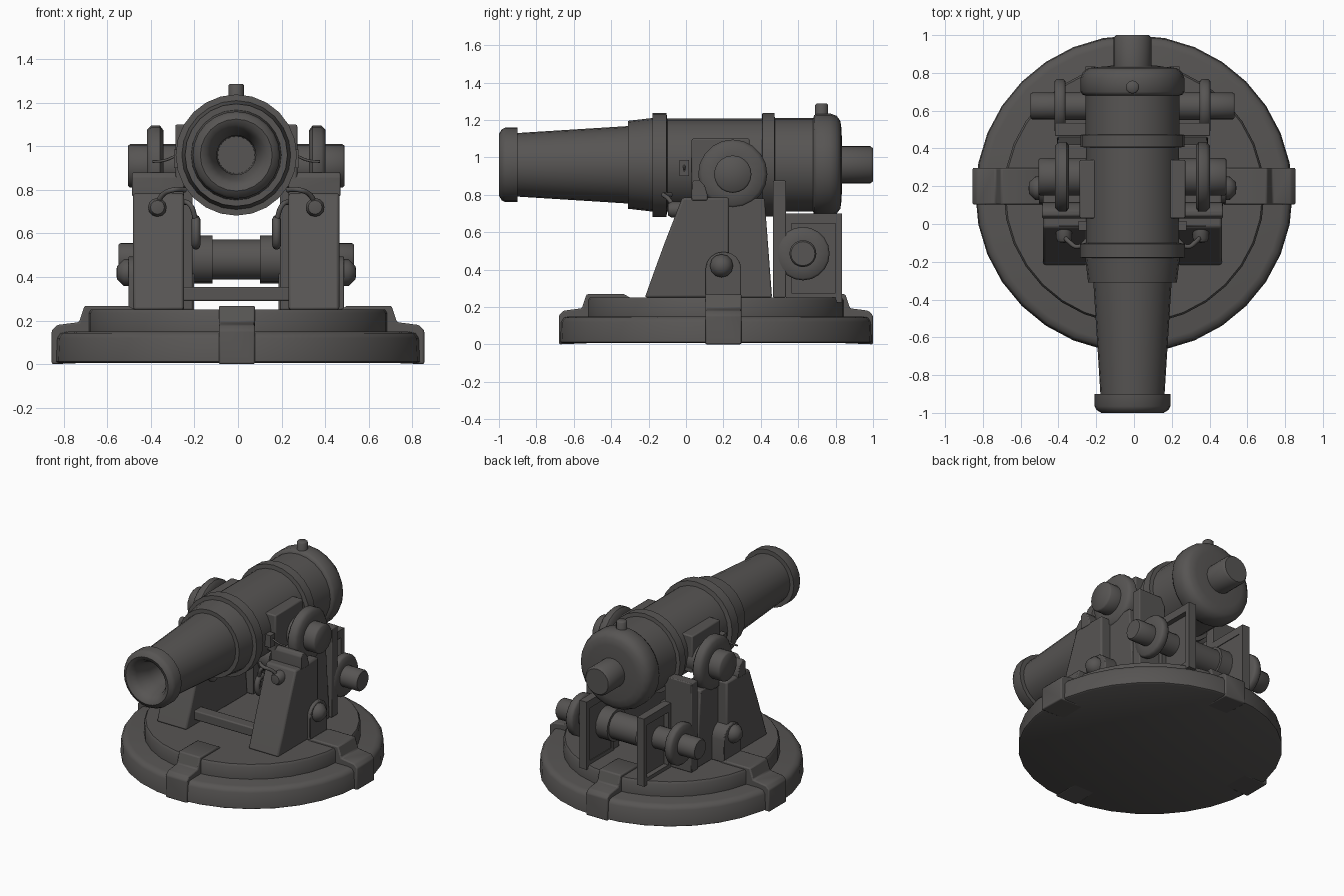
import bpy, bmesh, math
from mathutils import Matrix, Vector

if "Cube" in bpy.data.objects:
    bpy.data.objects.remove(bpy.data.objects["Cube"])

iron = bpy.data.materials.new("dark_iron")
iron.diffuse_color = (0.095, 0.09, 0.087, 1)
iron.use_nodes = True
iron.node_tree.nodes["Principled BSDF"].inputs["Base Color"].default_value = iron.diffuse_color
CX = -0.008  # gun and carriage sit very slightly off the base centre


def finish(name, bm, bevel=0.0):
    bmesh.ops.recalc_face_normals(bm, faces=bm.faces)
    me = bpy.data.meshes.new(name)
    bm.to_mesh(me)
    bm.free()
    me.materials.append(iron)
    ob = bpy.data.objects.new(name, me)
    bpy.context.collection.objects.link(ob)
    if bevel:
        m = ob.modifiers.new("bevel", 'BEVEL')
        m.width = bevel
        m.segments = 2
    return ob


def lathe(name, prof, centre, axis='Z', seg=24, sign=1):
    """Revolve (radius, distance) points about an axis through centre."""
    bm = bmesh.new()
    vs = [bm.verts.new((r, 0, t * sign)) for r, t in prof]
    es = [bm.edges.new(p) for p in zip(vs, vs[1:])]
    bmesh.ops.spin(bm, geom=vs + es, cent=(0, 0, 0), axis=(0, 0, 1),
                   angle=2 * math.pi, steps=seg, use_duplicate=False)
    bmesh.ops.remove_doubles(bm, verts=bm.verts, dist=1e-4)
    rot = {'Z': Matrix(), 'Y': Matrix.Rotation(-math.pi / 2, 4, 'X'),
           'X': Matrix.Rotation(math.pi / 2, 4, 'Y')}[axis]
    bm.transform(Matrix.Translation(centre) @ rot)
    return finish(name, bm)


def slab(name, pts, x0, x1, bevel=0.0, mat=None):
    """Extrude a closed (y, z) outline from x0 to x1."""
    bm = bmesh.new()
    f = bm.faces.new([bm.verts.new((x0, y, z)) for y, z in pts])
    ext = bmesh.ops.extrude_face_region(bm, geom=[f])['geom']
    bmesh.ops.translate(bm, vec=(x1 - x0, 0, 0),
                        verts=[g for g in ext if isinstance(g, bmesh.types.BMVert)])
    # put the starting cap back if the extrusion consumed it
    bmesh.ops.holes_fill(bm, edges=[e for e in bm.edges if e.is_boundary])
    if mat:
        bm.transform(mat)
    return finish(name, bm, bevel)


def box(name, x0, x1, y0, y1, z0, z1, bevel=0.0):
    return slab(name, [(y0, z0), (y1, z0), (y1, z1), (y0, z1)], x0, x1, bevel)


def rod(name, pts, r, cyclic=False):
    """Round bar following a smooth path."""
    cu = bpy.data.curves.new(name, 'CURVE')
    cu.dimensions = '3D'
    cu.bevel_depth = r
    cu.bevel_resolution = 2
    cu.resolution_u = 6
    cu.use_fill_caps = True
    sp = cu.splines.new('BEZIER')
    sp.bezier_points.add(len(pts) - 1)
    for b, p in zip(sp.bezier_points, pts):
        b.co = p
        b.handle_left_type = b.handle_right_type = 'AUTO'
    sp.use_cyclic_u = cyclic
    cu.materials.append(iron)
    ob = bpy.data.objects.new(name, cu)
    bpy.context.collection.objects.link(ob)


# Round base: closed drum with a raised turntable
lathe("base_drum", [(0, 0.012), (0.83, 0.006), (0.84, 0.012), (0.835, 0.12), (0.82, 0.143),
                    (0.79, 0.15), (0, 0.15)], (0, 0.16, 0), seg=32)
lathe("turntable", [(0.69, 0.15), (0.69, 0.235), (0.68, 0.25), (0, 0.25)],
      (0, 0.16, 0), seg=32)

# Four stepped cleats clamped over the rim, their feet tapering into the underside
cleat = [(0.855, 0), (0.855, 0.155), (0.83, 0.18), (0.73, 0.193),
         (0.705, 0.268), (0.5, 0.268), (0.45, 0.24), (0.35, 0.02)]
for i, (nm, c, w, k) in enumerate([("back", (-0.005, 0.16), .083, .982), ("left", (0, .2), .097, 1),
                                   ("front", (-0.005, 0.16), .083, .982), ("right", (0, .2), .097, 1)]):
    m = Matrix.Translation((c[0], c[1], 0)) @ Matrix.Rotation(i * math.pi / 2, 4, 'Z')
    slab("cleat_" + nm, [(r * k, z) for r, z in cleat], -w, w, 0.008, m)

# Barrel with flared muzzle lip, bore, reinforcing bands, breech and knob
lathe("barrel", [
    (0, -0.62), (0.085, -0.62), (0.09, -0.85), (0.115, -0.95), (0.14, -0.99), (0.165, -1.0),
    (0.19, -0.985), (0.2, -0.965), (0.2, -0.9), (0.17, -0.9), (0.207, -0.31),
    (0.235, -0.31), (0.25, -0.18), (0.278, -0.178), (0.278, -0.105), (0.247, -0.1),
    (0.247, 0.405), (0.276, 0.408), (0.276, 0.472), (0.25, 0.475), (0.25, 0.68),
    (0.265, 0.685), (0.275, 0.7), (0.275, 0.77), (0.262, 0.805), (0.235, 0.825), (0.19, 0.832),
    (0.1, 0.834), (0.1, 0.985), (0.088, 1.0), (0, 1.0)], (CX, 0, 0.96), 'Y', 24)
lathe("vent_stub", [(0.035, 1.18), (0.035, 1.28), (0.028, 1.287), (0, 1.287)],
      (CX, 0.725, 0), seg=12)

# Trunnion block through the barrel
box("trunnion_block", CX - 0.28, CX + 0.28, 0.03, 0.34, 0.84, 1.1, 0.008)

# Cross members between the cheeks
box("front_crossbar", -0.26, 0.25, -0.13, -0.05, 0.29, 0.355, 0.008)
lathe("rear_axle", [(0, -.21), (.11, -.21), (.11, -.11), (.092, -.11), (.092, .11),
                    (.11, .11), (.11, .21), (0, .21)], (CX, 0.62, 0.48), 'X', 16)

for side, s in (("right", 1), ("left", -1)):
    def X(v):
        return CX + s * v

    # Trunnion pin with wide collar
    lathe("trunnion_" + side, [
        (0.1, 0.22), (0.1, 0.335), (0.165, 0.335), (0.185, 0.35), (0.185, 0.39), (0.165, 0.41),
        (0.1, 0.41), (0.1, 0.488), (0.092, 0.497), (0, 0.497)],
        (CX, 0.25, 0.91), 'X', 20, s)

    # Carriage cheek: thick sloped front, thinner rear, roller cap on top
    slab("cheek_" + side, [(-0.22, 0.25), (-0.17, 0.39), (-0.115, 0.54), (-0.02, 0.785),
                           (0.23, 0.785), (0.23, 0.25)], X(0.24), X(0.473), 0.012)
    slab("cheek_rear_" + side, [(0.2, 0.25), (0.46, 0.25), (0.42, 0.78), (0.2, 0.78)],
         X(0.24), X(0.4), 0.008)
    slab("cheek_cap_" + side, [(0.03, 0.77), (0.03, 0.86), (0.045, 0.88), (0.07, 0.88),
                               (0.1, 0.85), (0.115, 0.8), (0.115, 0.77)],
         X(0.24), X(0.478), 0.006)

    # Round-topped side plate with bolt
    arch = [(0.2 + 0.095 * math.cos(a), 0.405 + 0.09 * math.sin(a))
            for a in [i * math.pi / 8 for i in range(9)]]
    slab("side_plate_" + side, arch + [(0.105, 0.25), (0.295, 0.25)], X(0.3), X(0.495), 0.006)
    lathe("side_bolt_" + side, [(0.062, 0.48), (0.062, 0.515), (0.03, 0.548), (0, 0.55)],
          (CX, 0.19, 0.42), 'X', 12, s)

    # Rear upright and framed bracket with recessed web
    box("rear_upright_" + side, X(0.2), X(0.41), 0.465, 0.535, 0.25, 0.875 if s else 0, 0.006)
    for nm, y0, y1, z0, z1 in (("front", .535, .565, .25, .7), ("rear", .8, .835, .225, .7),
                               ("top", .565, .8, .645, .7), ("foot", .565, .8, .25, .275)):
        box("bracket_%s_%s" % (nm, side), X(0.195), X(0.25), y0, y1, z0, z1)
    box("bracket_web_" + side, X(0.2), X(0.215), 0.56, 0.805, 0.25, 0.65)

    # Rear wheel and its pin
    lathe("rear_wheel_" + side, [
        (0.075, 0.2), (0.075, 0.355), (0.132, 0.355), (0.143, 0.367), (0.143, 0.4),
        (0.132, 0.412), (0.072, 0.412), (0.072, 0.53), (0.064, 0.54), (0, 0.54)],
        (CX, 0.625, 0.485), 'X', 20, s)

    # Sighting eye on the barrel, with a pin through it
    box("eye_block_" + side, X(0.22), X(0.285), -0.035, 0.015, 0.9, 0.985)
    rod("eye_pin_" + side, [(X(0.27), -0.01, 0.96), (X(0.33), -0.01, 0.935),
                            (X(0.385), -0.01, 0.93)], 0.006)

    # Hooked handle on the cheek front
    lathe("handle_boss_" + side, [(0, -.1), (.032, -.095), (.043, -.075), (.043, -.03), (0, -.03)],
          (X(0.362), 0, 0.72), 'Y', 12)
    rod("handle_hook_" + side, [(X(0.365), -0.06, 0.73), (X(0.335), -0.095, 0.78),
                                (X(0.29), -0.12, 0.8), (X(0.235), -0.08, 0.8)], 0.012)

    # Hanging chain link on the cheek's inner face
    rod("link_hook_" + side, [(X(0.25), 0.0, 0.745), (X(0.215), -0.03, 0.735),
                              (X(0.185), -0.02, 0.66)], 0.012)
    rod("chain_link_" + side, [(X(0.185), 0, 0.665), (X(0.185), 0.04, 0.605),
                               (X(0.185), 0, 0.545), (X(0.185), -0.04, 0.605)], 0.02, True)

# Smooth the round parts while keeping corners crisp
meshes = [o for o in bpy.context.scene.objects if o.type == 'MESH']
for o in meshes:
    o.select_set(True)
bpy.context.view_layer.objects.active = meshes[0]
bpy.ops.object.shade_smooth_by_angle(angle=math.radians(50))
